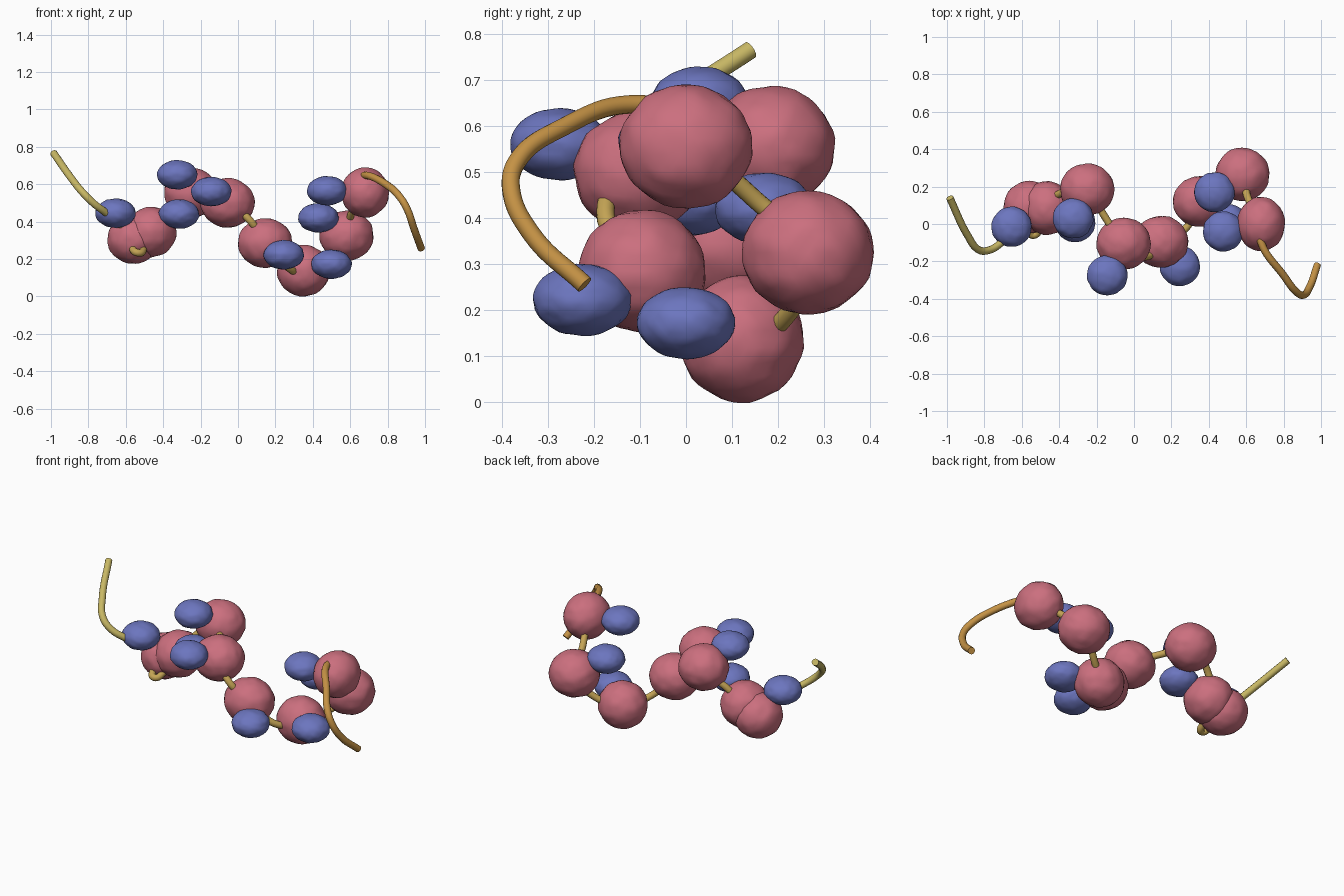
import bpy, bmesh
from mathutils import Vector, noise


def material(name, rgb):
    m = bpy.data.materials.new(name)
    m.diffuse_color = (*rgb, 1)
    return m


RED = material("core_red", (0.60, 0.16, 0.21))
BLUE = material("cap_blue", (0.15, 0.18, 0.52))
YELLOW = material("strand_yellow", (0.58, 0.48, 0.13))
GOLD = material("strand_gold", (0.55, 0.37, 0.09))
ORANGE = material("strand_orange", (0.56, 0.29, 0.06))


def blob(name, centre, radii, mat, seed):
    """Slightly lumpy ellipsoid."""
    bm = bmesh.new()
    bmesh.ops.create_icosphere(bm, subdivisions=4, radius=1)
    for v in bm.verts:
        bump = noise.noise(v.co * 3.2 + Vector((seed * 7.3, 0, 0)))
        v.co *= 1 + 0.035 * bump
        v.co = Vector([c * r for c, r in zip(v.co, radii)])
    for f in bm.faces:
        f.smooth = True
    me = bpy.data.meshes.new(name)
    bm.to_mesh(me)
    bm.free()
    ob = bpy.data.objects.new(name, me)
    ob.location = centre
    me.materials.append(mat)
    bpy.context.collection.objects.link(ob)


def strand(name, points, mat, radius=0.02):
    """Round tube through a list of points."""
    cu = bpy.data.curves.new(name, 'CURVE')
    cu.dimensions = '3D'
    cu.bevel_depth = radius
    cu.bevel_resolution = 4
    cu.resolution_u = 10
    cu.use_fill_caps = True
    sp = cu.splines.new('BEZIER')
    sp.bezier_points.add(len(points) - 1)
    for bp, p in zip(sp.bezier_points, points):
        bp.co = p
        bp.handle_left_type = bp.handle_right_type = 'AUTO'
    sp.use_smooth = True
    cu.materials.append(mat)
    bpy.context.collection.objects.link(bpy.data.objects.new(name, cu))


# Red cores: centre, radii
WIDE = (0.145, 0.138, 0.132)
cores = [
    ((-0.56, 0.09, 0.305), (0.138, 0.140, 0.131)),
    ((-0.465, 0.085, 0.345), (0.136, 0.143, 0.134)),
    ((-0.25, 0.185, 0.555), WIDE),
    ((-0.055, -0.105, 0.50), WIDE),
    ((0.145, -0.095, 0.285), WIDE),
    ((0.35, 0.12, 0.137), (0.142, 0.135, 0.137)),
    ((0.58, 0.265, 0.325), (0.145, 0.143, 0.134)),
    ((0.68, 0.0, 0.555), (0.128, 0.144, 0.134)),
]
for i, (c, r) in enumerate(cores):
    blob(f"core_{i + 1}", c, r, RED, i + 1)

# Blue flattened caps, one beside each core
caps = [(-0.655, -0.015, 0.445), (-0.325, 0.03, 0.65), (-0.315, 0.01, 0.44),
        (-0.143, -0.275, 0.56), (0.245, -0.225, 0.222), (0.50, 0.0, 0.172),
        (0.43, 0.17, 0.42), (0.477, -0.04, 0.565)]
for i, c in enumerate(caps):
    blob(f"cap_{i + 1}", c, (0.108, 0.107, 0.078), BLUE, i + 20)

# Loose leading tail
strand("leading_tail", [(-0.985, 0.14, 0.765), (-0.89, -0.06, 0.63), (-0.83, -0.138, 0.555),
                        (-0.775, -0.14, 0.50), (-0.71, -0.10, 0.45), (-0.60, 0.03, 0.36)], YELLOW)

# Linking strand threading the cores
strand("linking_strand", [(-0.60, 0.03, 0.36), (-0.57, -0.01, 0.27), (-0.535, -0.06, 0.233),
                          (-0.50, 0.02, 0.27), (-0.455, 0.10, 0.34), (-0.40, 0.16, 0.45),
                          (-0.25, 0.185, 0.54), (-0.16, 0.045, 0.54), (-0.055, -0.105, 0.50),
                          (0.06, -0.175, 0.41), (0.145, -0.095, 0.285), (0.28, -0.02, 0.145),
                          (0.35, 0.12, 0.137), (0.47, 0.22, 0.19), (0.58, 0.265, 0.325),
                          (0.605, 0.15, 0.44), (0.68, 0.0, 0.57)], GOLD)

# Loose trailing tail
strand("trailing_tail", [(0.67, 0.0, 0.62), (0.68, -0.10, 0.647), (0.80, -0.275, 0.593),
                         (0.87, -0.365, 0.525), (0.905, -0.38, 0.465), (0.94, -0.335, 0.365),
                         (0.98, -0.22, 0.255)], ORANGE)
